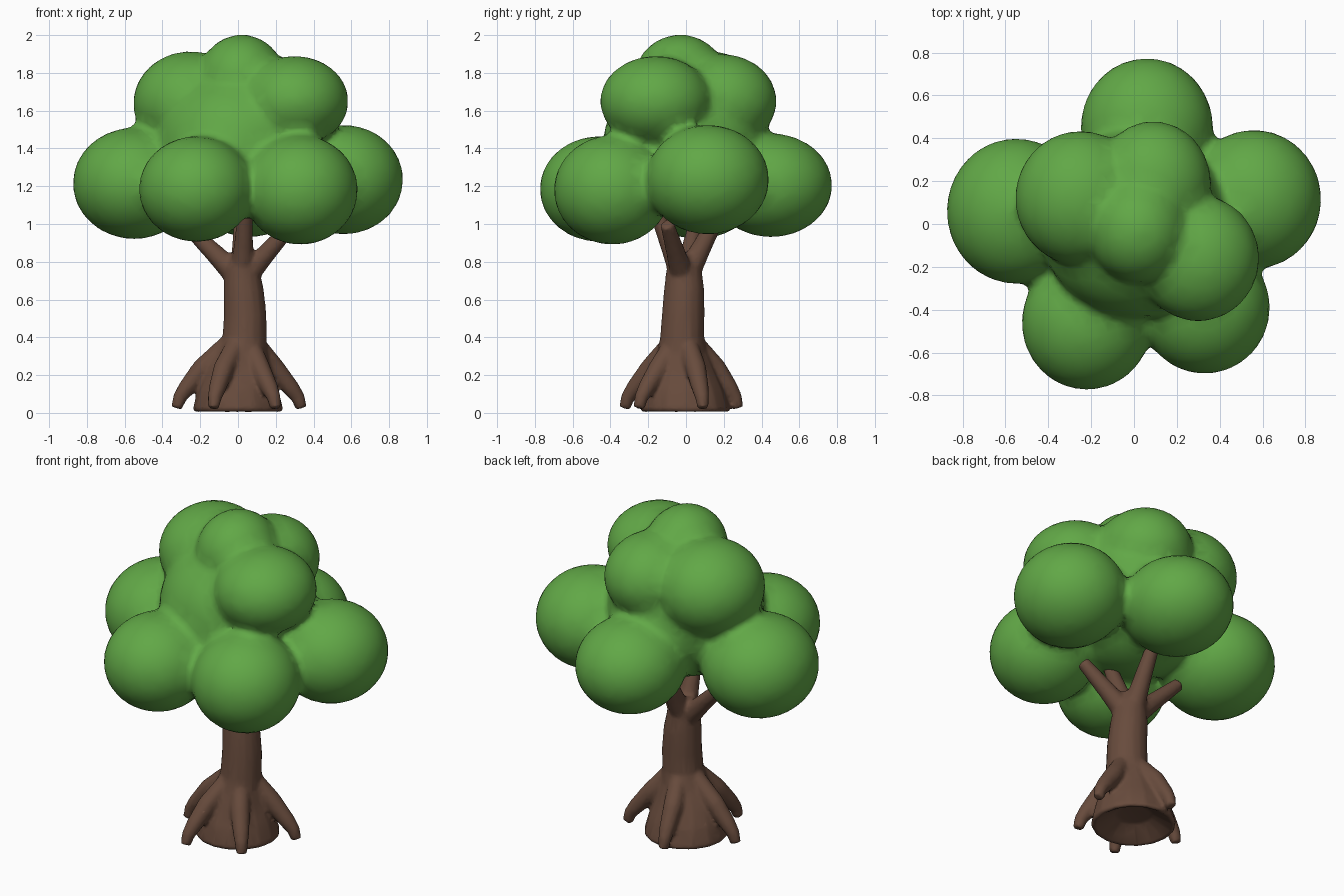
import bpy, bmesh, math
from mathutils import Vector, Matrix

if "Cube" in bpy.data.objects:
    bpy.data.objects.remove(bpy.data.objects["Cube"])


def material(name, color):
    m = bpy.data.materials.new(name)
    m.diffuse_color = (*color, 1)
    m.use_nodes = True
    m.node_tree.nodes["Principled BSDF"].inputs["Base Color"].default_value = m.diffuse_color
    return m


LEAF = material("leaf green", (0.12, 0.39, 0.062))
BARK = material("bark brown", (0.138, 0.071, 0.046))


def tube(bm, path, sides=12, level=False):
    """Loft closed rings along (x, y, z, radius) points."""
    pts = [Vector(p[:3]) for p in path]
    rings = []
    for i, p in enumerate(pts):
        d = pts[min(i + 1, len(pts) - 1)] - pts[max(i - 1, 0)]
        rot = Matrix.Identity(3) if level else d.to_track_quat('Z', 'Y').to_matrix()
        ring = []
        for k in range(sides):
            a = 2 * math.pi * k / sides
            ring.append(bm.verts.new(p + rot @ Vector((math.cos(a), math.sin(a), 0)) * path[i][3]))
        rings.append(ring)
    for a, b in zip(rings, rings[1:]):
        for k in range(sides):
            n = (k + 1) % sides
            bm.faces.new((a[k], a[n], b[n], b[k]))
    bm.faces.new(rings[0][::-1])
    bm.faces.new(rings[-1])


def finish(name, bm, mat, voxel, smooth, ratio):
    """Fuse the overlapping shapes into one soft surface."""
    bmesh.ops.recalc_face_normals(bm, faces=bm.faces)
    me = bpy.data.meshes.new(name)
    bm.to_mesh(me)
    bm.free()
    me.materials.append(mat)
    me.polygons.foreach_set("use_smooth", [True] * len(me.polygons))
    ob = bpy.data.objects.new(name, me)
    bpy.context.collection.objects.link(ob)
    r = ob.modifiers.new("fuse", 'REMESH')
    r.mode = 'VOXEL'
    r.voxel_size = voxel
    r.use_smooth_shade = True
    s = ob.modifiers.new("soften", 'SMOOTH')
    s.factor = 0.5
    s.iterations = smooth
    d = ob.modifiers.new("simplify", 'DECIMATE')
    d.ratio = ratio
    return ob


# Foliage: centre and radii of each clump
clumps = [
    ((0.00, 0.00, 1.42), (0.44, 0.44, 0.40)),      # core
    ((-0.55, 0.06, 1.215), (0.325, 0.34, 0.295)),  # lower ring
    ((-0.22, -0.46, 1.185), (0.305, 0.315, 0.28)),
    ((0.33, -0.39, 1.18), (0.305, 0.31, 0.29)),
    ((0.56, 0.115, 1.235), (0.315, 0.325, 0.29)),
    ((0.06, 0.45, 1.205), (0.31, 0.325, 0.275)),
    ((0.30, -0.16, 1.65), (0.285, 0.295, 0.24)),   # upper ring
    ((-0.25, 0.12, 1.64), (0.305, 0.315, 0.275)),
    ((0.09, 0.19, 1.65), (0.27, 0.29, 0.25)),
    ((0.02, -0.03, 1.765), (0.23, 0.245, 0.238)),  # crown
]
bm = bmesh.new()
for c, r in clumps:
    bmesh.ops.create_icosphere(bm, subdivisions=4, radius=1,
                               matrix=Matrix.Translation(c) @ Matrix.Diagonal((*r, 1)))
finish("foliage", bm, LEAF, 0.025, 6, 0.3)

# Trunk with a hollowed underside and flared foot
bm = bmesh.new()
tube(bm, [(0, 0, 0.08, 0.10), (0, 0, 0.0, 0.225), (0, -0.005, 0.02, 0.24),
          (0, -0.01, 0.12, 0.215), (0.005, -0.015, 0.22, 0.175),
          (0.02, -0.02, 0.32, 0.135), (0.035, -0.02, 0.40, 0.117),
          (0.038, -0.015, 0.52, 0.113), (0.03, -0.01, 0.65, 0.107),
          (0.02, -0.01, 0.77, 0.092), (0.02, -0.01, 0.85, 0.06)], 16, level=True)

# Branches forking from the top of the trunk
for x, y, z in [(0.29, -0.10, 1.0), (-0.28, 0.05, 1.0), (0.04, -0.17, 1.1), (0.02, 0.20, 1.1)]:
    base = Vector((0.02, -0.01, 0.70))
    tip = Vector((x, y, z))
    mid = base.lerp(tip, 0.45)
    tube(bm, [(*base, 0.07), (*mid, 0.052), (*tip, 0.037)])

# Roots: run down from the trunk, arch outward, drop to the ground
for x, y in [(-0.325, -0.02), (-0.13, -0.325), (0.20, -0.25), (0.335, 0.09), (-0.04, 0.275)]:
    tube(bm, [(x * 0.22 + 0.02, y * 0.22 - 0.01, 0.36, 0.055),
              (x * 0.58, y * 0.58, 0.235, 0.056),
              (x * 0.84, y * 0.84, 0.13, 0.046),
              (x * 0.95, y * 0.95, 0.08, 0.037),
              (x, y, 0.025, 0.030)])
finish("trunk", bm, BARK, 0.012, 3, 0.3)
